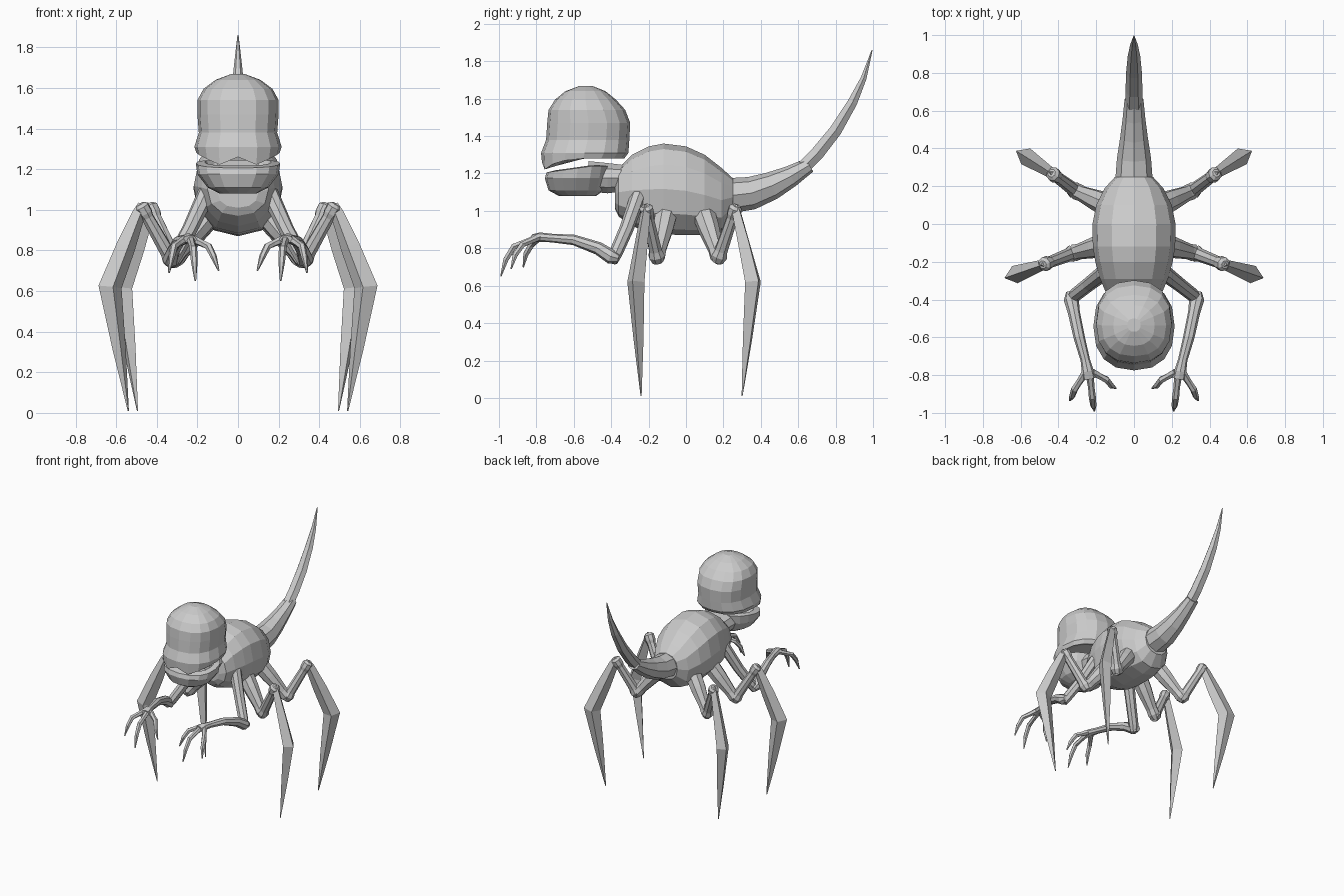
import bpy, bmesh, math
from mathutils import Vector

X, Y, Z = Vector((1, 0, 0)), Vector((0, 1, 0)), Vector((0, 0, 1))


def loft(name, rings, sides=8, ref=X, axis=None, power=1.0, mirror=False, tweak=None):
    """Skin rings (x, y, z, half-size along ref, half-size across) into a closed solid."""
    bm = bmesh.new()
    pts = [Vector(r[:3]) for r in rings]
    loops = []
    for i, r in enumerate(rings):
        if axis:
            t = axis
        else:
            a, b = pts[max(i - 1, 0)], pts[min(i + 1, len(pts) - 1)]
            d1, d2 = pts[i] - a, b - pts[i]
            t = (d1.normalized() + d2.normalized()).normalized()
        u = (ref - t * ref.dot(t)).normalized()
        v = t.cross(u)
        loop = []
        for k in range(sides):
            c, s = math.cos(2 * math.pi * k / sides), math.sin(2 * math.pi * k / sides)
            c = math.copysign(abs(c) ** power, c)
            s = math.copysign(abs(s) ** power, s)
            p = pts[i] + u * c * r[3] + v * s * r[4]
            if tweak:
                p.z += tweak(i, p)
            loop.append(bm.verts.new(p))
        loops.append(loop)
    for a, b in zip(loops, loops[1:]):
        for k in range(sides):
            j = (k + 1) % sides
            bm.faces.new((a[k], a[j], b[j], b[k]))
    bm.faces.new(loops[0])
    bm.faces.new(loops[-1])
    bmesh.ops.recalc_face_normals(bm, faces=bm.faces)
    me = bpy.data.meshes.new(name)
    bm.to_mesh(me)
    bm.free()
    ob = bpy.data.objects.new(name, me)
    bpy.context.collection.objects.link(ob)
    if mirror:
        ob.modifiers.new("mirror", 'MIRROR').use_mirror_merge = False
    return ob


def stack(rows):
    """Rows (z, half width, y front, y back) to rings."""
    return [(0, (f + b) / 2, z, w, (b - f) / 2) for z, w, f, b in rows]


def along(rows):
    """Rows (y, half width, z low, z high) to rings."""
    return [(0, y, (l + h) / 2, w, (h - l) / 2) for y, w, l, h in rows]


# Body
loft("body", along([
    (-.38, .10, 1.01, 1.16), (-.36, .15, .97, 1.23), (-.29, .18, .92, 1.30),
    (-.20, .205, .885, 1.345), (-.12, .218, .875, 1.36), (0, .22, .87, 1.345),
    (.10, .20, .87, 1.30), (.19, .155, .885, 1.23), (.25, .10, .97, 1.175)]),
    12, axis=Y, power=.9)

# Neck
loft("neck", along([(-.52, .12, 1.10, 1.27), (-.42, .12, 1.09, 1.26),
                    (-.34, .115, 1.10, 1.25), (-.27, .14, 1.06, 1.27)]), 10, axis=Y)


# Head with wavy upper lip
def upper_lip(i, p):
    if i > 1:
        return 0
    if p.y < -.6:
        return .01 if abs(p.x) < .03 else -.028 if abs(p.x) < .1 else .0 if abs(p.x) < .17 else .02
    return .03


loft("head", stack([
    (1.27, .15, -.70, -.38), (1.25, .205, -.77, -.33), (1.31, .215, -.775, -.308),
    (1.38, .193, -.748, -.303), (1.47, .20, -.742, -.298), (1.54, .20, -.735, -.325),
    (1.595, .17, -.70, -.375), (1.64, .11, -.645, -.43), (1.668, .035, -.57, -.50)]),
    16, axis=Z, power=.85, tweak=upper_lip)


# Lower jaw with hollow mouth
def lower_lip(i, p):
    return -.035 * max(0, (-.5 - p.y) / .25) if i in (3, 4) else 0


loft("lower_jaw", stack([
    (1.08, .09, -.68, -.48), (1.11, .15, -.735, -.44), (1.175, .20, -.755, -.42),
    (1.24, .208, -.745, -.41), (1.245, .165, -.70, -.44), (1.17, .13, -.66, -.47)]),
    16, axis=Z, power=.85, tweak=lower_lip)

# Tail base and stinger
loft("tail", [(0, .22, 1.08, .10, .095), (0, .35, 1.095, .09, .088), (0, .46, 1.135, .073, .075),
              (0, .56, 1.185, .06, .058), (0, .66, 1.245, .05, .04)], 8)
loft("stinger", [(0, .63, 1.235, .046, .042), (0, .70, 1.305, .045, .042), (0, .80, 1.43, .042, .038),
                 (0, .89, 1.58, .033, .03), (0, .95, 1.71, .02, .018), (0, .995, 1.86, .003, .003)], 6)


def leg(name, hip, ankle, knee, mid, tip):
    """Thigh, shin with joint cuffs, and a diamond-section blade foot."""
    h, a, k, m, t = map(Vector, (hip, ankle, knee, mid, tip))
    side = (a - h).cross(k - a).normalized()

    def limb(part, p, q, rows):
        loft(name + part, [(*p.lerp(q, f), r, r) for f, r in rows], 8, side, mirror=True)

    limb("_thigh", h, a, [(0, .062), (.3, .058), (.8, .042), (.95, .045), (1.08, .03)])
    limb("_shin", a, k, [(-.08, .032), (.04, .045), (.15, .036), (.8, .031),
                         (.88, .038), (1.0, .038), (1.05, .022)])
    loft(name + "_blade", [(*k.lerp(m, -.03), .02, .022), (*k.lerp(m, .08), .028, .034),
                           (*k.lerp(m, .5), .037, .05), (*m, .048, .06),
                           (*m.lerp(t, .5), .028, .034), (*t, .003, .003)],
         4, side, mirror=True)


# Two pairs of walking legs
leg("front_leg", (.15, -.11, .97), (.325, -.155, .75), (.475, -.213, 1.015),
    (.63, -.268, .62), (.54, -.24, .01))
leg("rear_leg", (.14, .10, .97), (.31, .175, .75), (.43, .265, 1.015),
    (.573, .358, .62), (.495, .30, .01))

# Arms
loft("upper_arm", [(.14, -.24, 1.12, .03, .03), (.155, -.255, 1.08, .045, .042),
                   (.24, -.32, .90, .038, .038), (.31, -.375, .775, .036, .036),
                   (.332, -.395, .73, .03, .03)], 8, mirror=True)
loft("forearm", [(.335, -.36, .745, .025, .022), (.332, -.40, .755, .04, .04),
                 (.318, -.47, .80, .032, .035), (.29, -.60, .845, .03, .028),
                 (.258, -.72, .855, .025, .023), (.245, -.78, .86, .032, .025),
                 (.237, -.82, .855, .035, .02)], 8, mirror=True)

# Fingers: knuckle, bend, claw
for name, base, bend, tip in (
        ("outer_finger", (.255, -.785, .86), (.315, -.875, .82), (.34, -.935, .69)),
        ("middle_finger", (.235, -.79, .86), (.22, -.92, .81), (.21, -.99, .65)),
        ("inner_finger", (.22, -.785, .855), (.145, -.825, .82), (.095, -.87, .70))):
    b, m, t = map(Vector, (base, bend, tip))
    loft(name, [(*b, .022, .02), (*b.lerp(m, .6), .017, .017), (*m, .019, .018),
                (*(m.lerp(t, .5) + Vector((0, -.008, .01))), .016, .016), (*t, .004, .004)],
         6, mirror=True)
